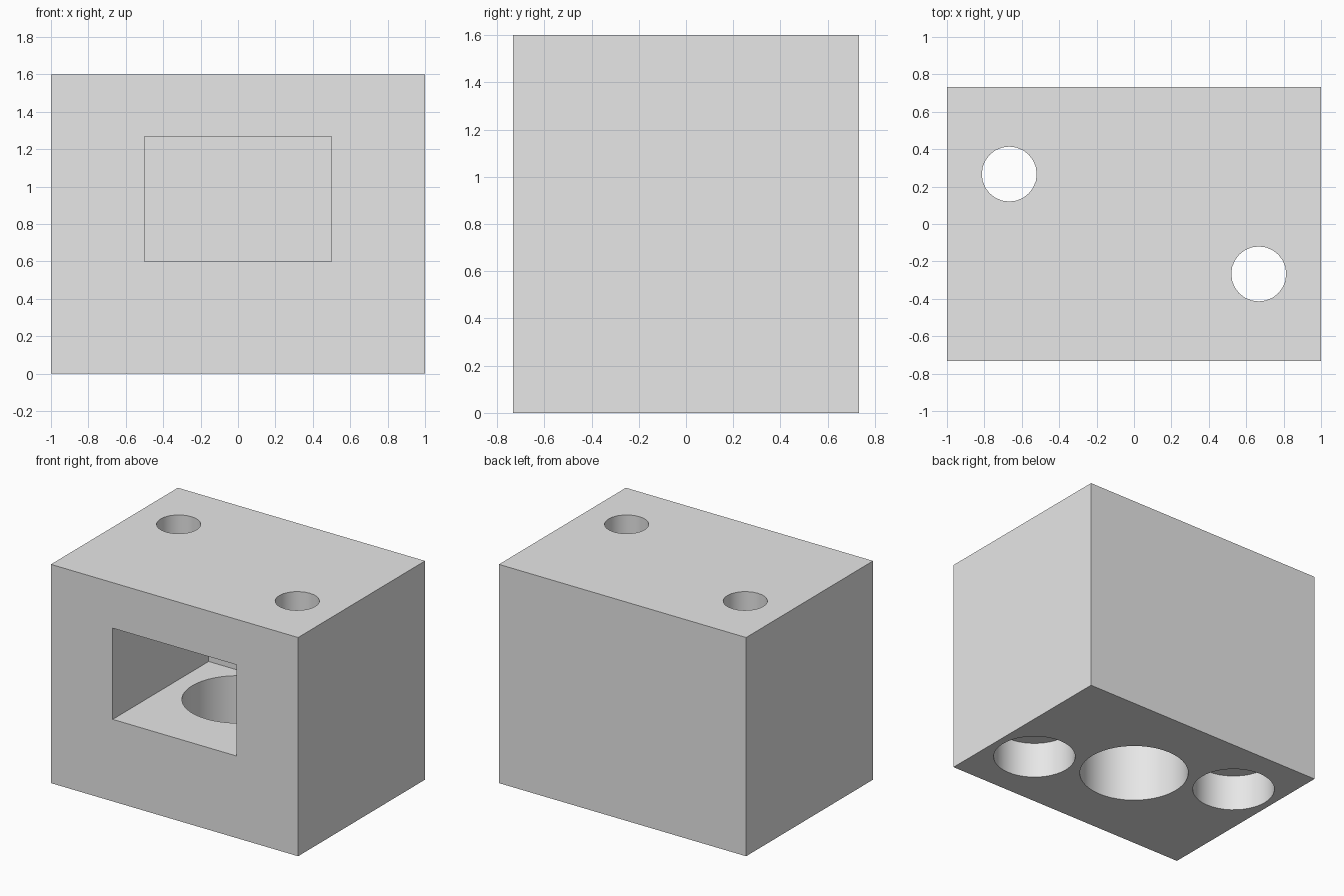
import bpy
import math

if "Cube" in bpy.data.objects:
    bpy.data.objects.remove(bpy.data.objects["Cube"], do_unlink=True)

WIDTH, DEPTH, HEIGHT = 2.0, 1.467, 1.6
FLOOR = 0.6
OVER = 0.1  # how far cutters reach past the surface

grey = bpy.data.materials.new("plain grey")
grey.use_nodes = True
grey.diffuse_color = (0.8, 0.8, 0.8, 1)
grey.node_tree.nodes["Principled BSDF"].inputs["Base Color"].default_value = (0.8, 0.8, 0.8, 1)


def box(name, low, high):
    bpy.ops.mesh.primitive_cube_add(size=1, location=[(a + b) / 2 for a, b in zip(low, high)])
    obj = bpy.context.object
    obj.name = name
    obj.scale = [b - a for a, b in zip(low, high)]
    bpy.ops.object.transform_apply(location=True, rotation=False, scale=True)
    obj.data.materials.append(grey)
    return obj


def bore(name, x, y, radius, bottom, top, sides):
    bpy.ops.mesh.primitive_cylinder_add(vertices=sides, radius=radius, depth=top - bottom,
                                        location=(x, y, (bottom + top) / 2))
    obj = bpy.context.object
    obj.name = name
    obj.data.materials.append(grey)
    return obj


def cut(target, cutter):
    cutter.hide_render = True
    mod = target.modifiers.new(cutter.name, 'BOOLEAN')
    mod.operation = 'DIFFERENCE'
    mod.solver = 'EXACT'
    mod.object = cutter
    bpy.ops.object.select_all(action='DESELECT')
    target.select_set(True)
    bpy.context.view_layer.objects.active = target
    bpy.ops.object.modifier_apply(modifier=mod.name)
    bpy.data.objects.remove(cutter, do_unlink=True)


# Solid block
block = box("mounting_block", (-WIDTH / 2, -DEPTH / 2, 0), (WIDTH / 2, DEPTH / 2, HEIGHT))

# Blind rectangular pocket in the front
cut(block, box("front_pocket", (-0.5, -DEPTH / 2 - OVER, FLOOR), (0.5, 0.375, 1.267)))

# Large bore from the underside into the pocket
cut(block, bore("centre_bore", 0, 0, 0.372, -OVER, FLOOR + OVER, 48))

# Two diagonal screw holes, counterbored from below
for side in (-1, 1):
    x, y = side * 0.667, side * -0.267
    cut(block, bore("screw_hole", x, y, 0.147, -OVER, HEIGHT + OVER, 24))
    cut(block, bore("counterbore", x, y, 0.28, -OVER, 0.267, 40))

bpy.ops.object.select_all(action='DESELECT')
block.select_set(True)
bpy.context.view_layer.objects.active = block
bpy.ops.object.shade_smooth_by_angle(angle=math.radians(30))
